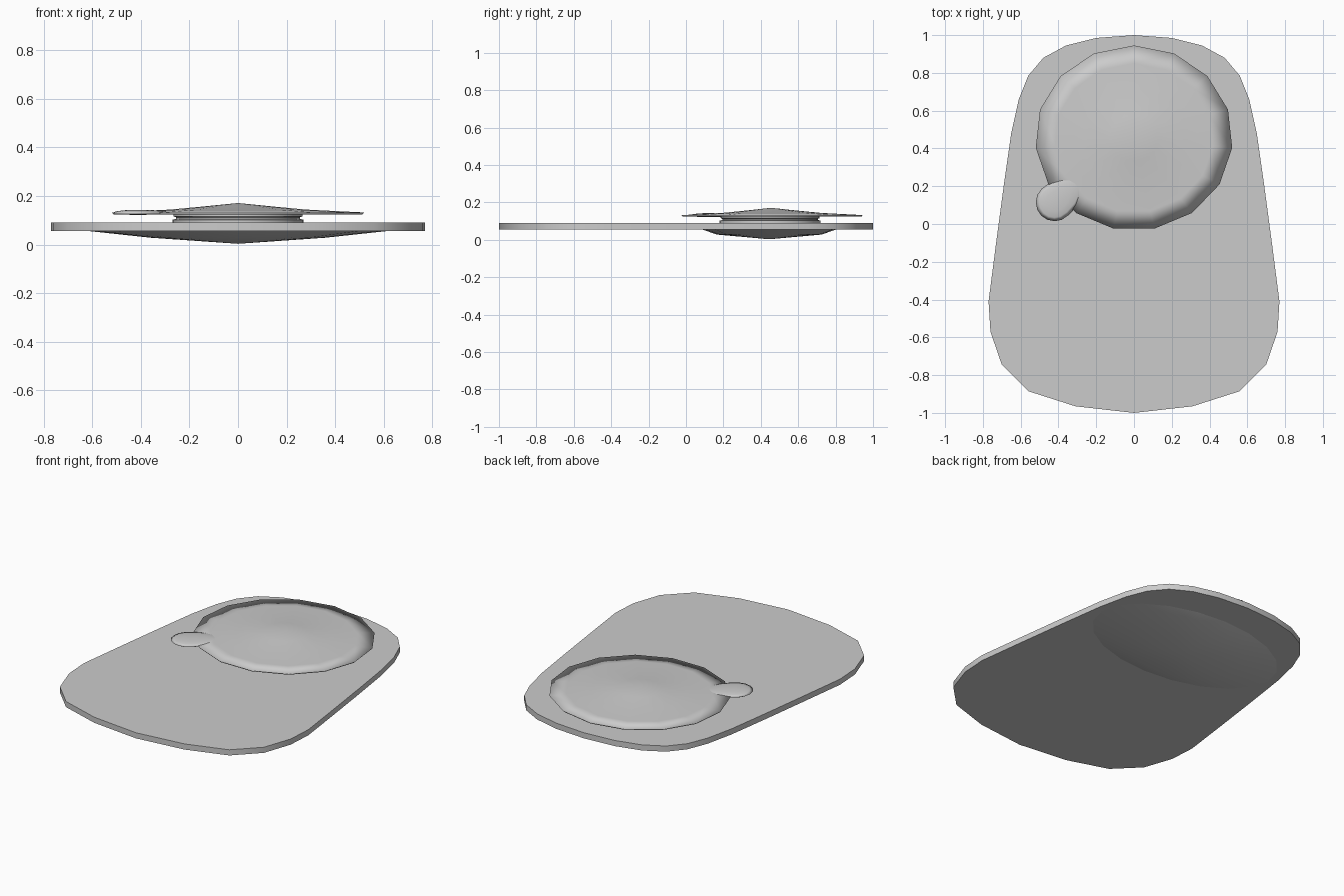
import bpy, bmesh, math

if "Cube" in bpy.data.objects:
    bpy.data.objects.remove(bpy.data.objects["Cube"])

grey = bpy.data.materials.new("plain_grey")
grey.diffuse_color = (0.6, 0.6, 0.6, 1)
grey.use_nodes = True
grey.node_tree.nodes["Principled BSDF"].inputs["Base Color"].default_value = grey.diffuse_color


def finish(name, bm, angle=None):
    """Turn a bmesh into a named object; smooth by angle, or fully if no angle."""
    bmesh.ops.recalc_face_normals(bm, faces=bm.faces)
    mesh = bpy.data.meshes.new(name)
    bm.to_mesh(mesh)
    bm.free()
    mesh.materials.append(grey)
    ob = bpy.data.objects.new(name, mesh)
    bpy.context.collection.objects.link(ob)
    bpy.ops.object.select_all(action='DESELECT')
    ob.select_set(True)
    bpy.context.view_layer.objects.active = ob
    if angle is None:
        bpy.ops.object.shade_smooth()
    else:
        bpy.ops.object.shade_smooth_by_angle(angle=math.radians(angle))
    return ob


def lathe(name, cx, cy, rings, sides, angle=None, stretch=None):
    """Stack elliptical rings (rx, ry, z); zero radius makes a pole."""
    bm = bmesh.new()
    loops = []
    for rx, ry, z in rings:
        if rx == 0:
            loops.append([bm.verts.new((cx, cy, z))] * sides)
            continue
        loop = []
        for i in range(sides):
            t = 2 * math.pi * i / sides
            x, y = rx * math.sin(t), ry * math.cos(t)
            if stretch:
                ux, uy, k = stretch
                d = max(0, x * ux + y * uy) * k
                x, y = x + ux * d, y + uy * d
            loop.append(bm.verts.new((cx + x, cy + y, z)))
        loops.append(loop)
    for a, b in zip(loops, loops[1:]):
        for i in range(sides):
            j = (i + 1) % sides
            bm.faces.new(list(dict.fromkeys((a[i], a[j], b[j], b[i]))))
    return finish(name, bm, angle)


# Base plate: mirrored half outline, extruded
half = [(0, 1), (.2, .985), (.36, .945), (.48, .88), (.56, .785), (.61, .66),
        (.65, .48), (.69, .2), (.73, -.1), (.77, -.41), (.76, -.57),
        (.70, -.745), (.56, -.885), (.31, -.965), (0, -1)]
outline = half + [(-x, y) for x, y in half[-2:0:-1]]
bm = bmesh.new()
face = bm.faces.new([bm.verts.new((x, y, .055)) for x, y in outline])
top = bmesh.ops.extrude_face_region(bm, geom=[face], use_keep_orig=True)["geom"]
for v in top:
    if isinstance(v, bmesh.types.BMVert):
        v.co.z = .09
finish("base_plate", bm, 30)

# Shallow bulge under the plate
lathe("underside_bulge", 0, .445,
      [(0, 0, .003), (.36, .28, .028), (.62, .36, .056)], 20, 40)

# Stepped neck between plate and lid
lathe("neck", 0, .45,
      [(.27, .27, .088), (.27, .27, .102), (.255, .255, .106),
       (.255, .255, .112), (.265, .265, .116), (.265, .265, .128)], 32, 40)

# Thin domed lid, smooth over its rim
lathe("lid", 0, .455,
      [(0, 0, .171), (.13, .122, .158), (.28, .265, .144), (.42, .395, .137),
       (.523, .49, .132), (.515, .483, .124), (.26, .25, .124), (0, 0, .124)], 15)

# Rounded thumb tab on the lid's front left
lathe("thumb_tab", -.42, .115,
      [(0, 0, .143), (.05, .05, .141), (.08, .08, .137), (.1, .1, .130),
       (.09, .09, .124), (0, 0, .122)], 16, None, (.78, .63, .9))
